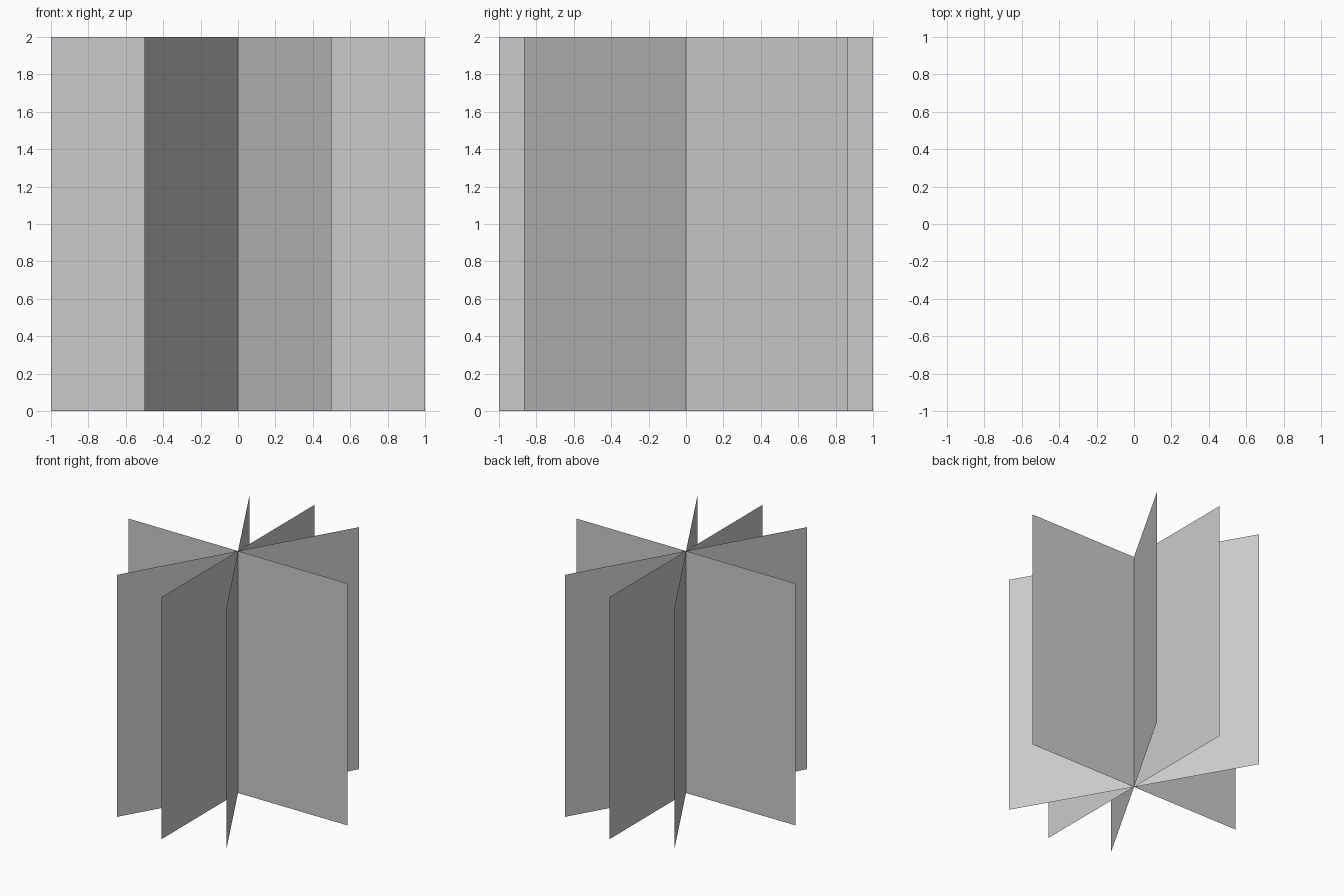
import bpy
from math import cos, sin, radians

if "Cube" in bpy.data.objects:
    bpy.data.objects.remove(bpy.data.objects["Cube"])


def upright_card(name, angle):
    """Thin vertical sheet, 2 wide and 2 tall, turned about the z axis."""
    x, y = cos(radians(angle)), sin(radians(angle))
    mesh = bpy.data.meshes.new(name)
    mesh.from_pydata([(-x, -y, 0), (x, y, 0), (x, y, 2), (-x, -y, 2)],
                     [], [(0, 1, 2, 3)])
    obj = bpy.data.objects.new(name, mesh)
    bpy.context.collection.objects.link(obj)
    return obj


# Four crossed cards sharing the central axis
for i, angle in enumerate((0, 60, 90, 120), 1):
    upright_card(f"crossed_card_{i}", angle)
